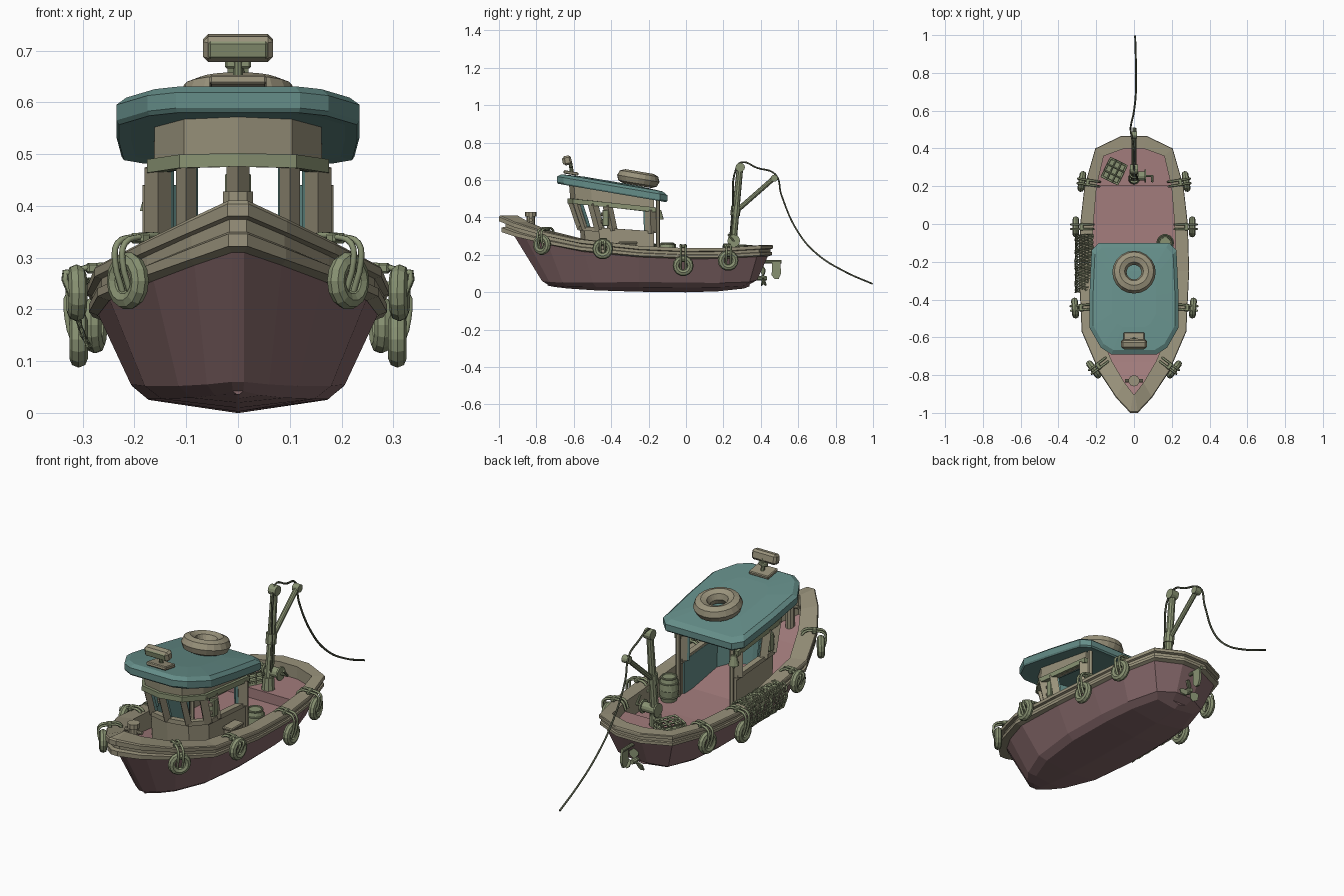
import bpy, bmesh, math, random
from mathutils import Vector

if "Cube" in bpy.data.objects:
    bpy.data.objects.remove(bpy.data.objects["Cube"])
random.seed(3)

def mat(name, c):
    m = bpy.data.materials.new(name)
    m.diffuse_color = (*c, 1)
    m.use_nodes = True
    m.node_tree.nodes["Principled BSDF"].inputs["Base Color"].default_value = m.diffuse_color
    return m
HULL, DECK = mat("hull_paint", (.23, .135, .14)), mat("deck_paint", (.36, .2, .2))
CREAM, TEAL = mat("cream", (.32, .29, .20)), mat("teal", (.13, .27, .25))
OLIVE, ROPE = mat("olive", (.25, .29, .17)), mat("rope", (.07, .08, .05))

def mesh(name, verts, faces, col):
    me = bpy.data.meshes.new(name)
    me.from_pydata([tuple(v) for v in verts], [], faces)
    bm = bmesh.new(); bm.from_mesh(me)
    bmesh.ops.recalc_face_normals(bm, faces=bm.faces)
    bm.to_mesh(me); bm.free()
    ob = bpy.data.objects.new(name, me)
    bpy.context.collection.objects.link(ob)
    me.materials.append(col)
    return ob

def done(name, col, rot=None):
    ob = bpy.context.object
    ob.name = name
    ob.data.materials.append(col)
    if rot: ob.rotation_euler = rot
    return ob

def ring(right):                       # mirrored closed loop from its +x half
    return list(right) + [(-x, y, z) for x, y, z in reversed(right)]

def loft(name, halves, col, start=False, end=False):
    m = len(halves[0]); n = 2 * m
    verts = [p for h in halves for p in ring(h)]
    faces = [(k*n+i, k*n+(i+1) % n, k*n+n+(i+1) % n, k*n+n+i)
             for k in range(len(halves)-1) for i in range(n)]
    for on, b in ((start, 0), (end, (len(halves)-1)*n)):
        if on: faces += [(b+i, b+i+1, b+n-2-i, b+n-1-i) for i in range(m-1)]
    return mesh(name, verts, faces, col)

def beam(name, p, q, r, col, r2=None, sides=10):
    p, q = Vector(p), Vector(q)
    bpy.ops.mesh.primitive_cone_add(vertices=sides, radius1=r, radius2=r if r2 is None else r2,
                                    depth=(q-p).length, location=(p+q)/2)
    return done(name, col, (q-p).to_track_quat('Z', 'Y').to_euler())

def box(name, loc, size, col, rot=(0, 0, 0), bevel=.004):
    bpy.ops.mesh.primitive_cube_add(size=1, location=loc)
    ob = done(name, col, rot)
    for v in ob.data.vertices: v.co = [a*b for a, b in zip(v.co, size)]
    if bevel:
        md = ob.modifiers.new("bevel", 'BEVEL'); md.width = bevel; md.segments = 1
    return ob

def torus(name, loc, normal, R, r, col, seg=14):
    bpy.ops.mesh.primitive_torus_add(major_radius=R, minor_radius=r, major_segments=seg,
                                     minor_segments=8, location=loc)
    return done(name, col, Vector(normal).to_track_quat('Z', 'Y').to_euler())

def rope(name, pts, r, col, res=5):
    cu = bpy.data.curves.new(name, 'CURVE')
    cu.dimensions, cu.bevel_depth, cu.bevel_resolution, cu.resolution_u = '3D', r, 1, res
    cu.use_fill_caps = True
    s = cu.splines.new('BEZIER'); s.bezier_points.add(len(pts)-1)
    for b, p in zip(s.bezier_points, pts):
        b.co = p; b.handle_left_type = b.handle_right_type = 'AUTO'
    ob = bpy.data.objects.new(name, cu)
    bpy.context.collection.objects.link(ob)
    cu.materials.append(col)

# hull stations, bow to stern
OY, OX = (-1, -.92, -.78, -.57, -.25, 0, .2, .4, .465), (.02, .095, .187, .277, .292, .285, .262, .205, .07)
IY, IX = (-.90, -.84, -.73, -.54, -.25, 0, .2, .36, .4), (.004, .05, .115, .2, .225, .215, .198, .16, .05)
HY, HX = (-.93, -.86, -.74, -.55, -.25, 0, .2, .38, .44), (.012, .085, .165, .25, .272, .262, .243, .19, .06)
SZ = (.41, .375, .33, .283, .248, .236, .238, .25, .252)
K = (.10, .09, .075, .066, .06, .058, .058, .06, .06)
CY, CX = (-.77, -.73, -.66, -.5, -.25, 0, .18, .34, .38), (.012, .06, .115, .18, .207, .205, .188, .14, .05)
CZ = (.06, .055, .052, .052, .055, .052, .05, .055, .065)
BY, BX = (-.74, -.70, -.63, -.48, -.25, 0, .17, .31, .34), (.01, .045, .09, .148, .175, .172, .155, .11, .04)
BZ = (.042, .034, .029, .027, .027, .025, .026, .034, .042)
KZ = (.036, .028, .02, .01, .003, 0, .005, .02, .032)
top = [(x, y, s-k*.9) for x, y, s, k in zip(HX, HY, SZ, K)]
chine = list(zip(CX, CY, CZ))
loft("hull", [top, chine, list(zip(BX, BY, BZ)), [(.003, y, z) for y, z in zip(BY, KZ)]], HULL, end=True)

# stepped gunwale with bulwark inside
def rail(t, f):
    return [(a+(c-a)*t, b+(d-b)*t, s+k*f) for a, b, c, d, s, k in zip(OX, OY, HX, HY, SZ, K)]
DZ = (.31, .285, .25, .2, .15, .14, .14, .14, .14)
inner = list(zip(IX, IY, SZ))
loft("gunwale", [list(zip(IX, IY, DZ)), inner, rail(.1, 0), rail(0, -.06), rail(0, -.3), rail(.5, -.36),
                 rail(.5, -.6), rail(.2, -.64), rail(.2, -.88), rail(1.05, -1)], CREAM)
# decks: main and raised aft
main = list(zip(IX, IY, DZ))
loft("main_deck", [main[:7], [(x, y, z-.01) for x, y, z in main[:7]]], DECK, True)
aft = [(x, y, .19) for x, y in zip(IX[6:], IY[6:])]
loft("aft_deck", [aft, [(x, y, .135) for x, y, z in aft]], DECK, True)

def sheer(y):
    for i in range(8):
        if y <= OY[i+1]:
            t = (y-OY[i])/(OY[i+1]-OY[i])
            return SZ[i]+(SZ[i+1]-SZ[i])*t
    return SZ[-1]

# wheelhouse walls: U-shaped plan, open at the back
U = [(.155, -.17), (.155, -.5), (.10, -.585), (0, -.61)]
U += [(-x, y) for x, y in reversed(U[:-1])]
sill = lambda y: .34-.06*(y+.6)
band = lambda y: .475-.11*(y+.6)
under = lambda y: .59-.17*(y+.69)
def upt(x, y, z, lean, s):
    return (x*s, -.38+(y+.38)*s+lean*max(0, (-.17-y)/.44), z(y))
def wall(name, col, z0, l0, z1, l1, s, thick):
    n = len(U)
    v = [upt(x, y, z0, l0, s) for x, y in U]+[upt(x, y, z1, l1, s) for x, y in U]
    ob = mesh(name, v, [(i, i+1, n+i+1, n+i) for i in range(n-1)], col)
    md = ob.modifiers.new("thick", 'SOLIDIFY'); md.thickness = thick; md.offset = 0
wall("cabin_lower_wall", CREAM, lambda y: .13, .065, sill, .05, 1, .014)
wall("cabin_lower_lining", TEAL, lambda y: .13, .065, sill, .05, .92, .008)
wall("window_sill", CREAM, lambda y: sill(y)-.01, .05, lambda y: sill(y)+.012, .05, 1.0, .03)
wall("window_head_band", OLIVE, band, 0, lambda y: band(y)+.026, 0, 1.04, .03)
wall("cabin_upper_wall", CREAM, band, 0, lambda y: under(y)+.02, -.01, 1, .014)
wall("cabin_upper_lining", TEAL, band, 0, lambda y: under(y)+.02, -.01, .92, .008)

# window pillars, cream outside and teal inside
for x, y, r in [(0, -.61, .022), (.10, -.585, .02), (.155, -.5, .026), (.155, -.42, .026), (.155, -.19, .03)]:
    for sx in ((1, -1) if x else (1,)):
        for nm, c, s, rr in (("window_pillar", CREAM, 1, r), ("pillar_lining", TEAL, .93, r*.8)):
            beam(nm, upt(x*sx, y, sill, .05, s), upt(x*sx, y, lambda q: band(q)+.01, 0, s), rr, c, sides=4)
# rear roof posts
for sx in (1, -1):
    beam("roof_post", (.15*sx, -.15, .14), (.15*sx, -.15, .52), .011, CREAM, sides=6)

# roof
R = [(.12, -.69), (.175, -.655), (.235, -.55), (.235, -.36), (.225, -.14), (.185, -.10)]
def roof(s, dz):
    return [(x*s, -.4+(y+.4)*s, .635-.17*(-.4+(y+.4)*s+.69)+dz) for x, y in R]
loft("roof", [roof(.88, -.052), roof(.98, -.054), roof(1, -.046), roof(1, -.016), roof(.92, 0), roof(.5, .008)],
     TEAL, True, True)
torus("roof_life_ring", (0, -.255, .608), (0, .17, 1), .077, .038, CREAM, 20)

# searchlight
box("light_base", (0, -.615, .638), (.11, .08, .018), CREAM, (-.17, 0, 0))
beam("light_stand", (0, -.61, .64), (0, -.62, .70), .01, OLIVE)
box("light_yoke", (0, -.615, .675), (.05, .015, .02), OLIVE)
box("light_head", (0, -.635, .705), (.135, .045, .05), CREAM, (.2, 0, 0), .01)
box("light_lens", (0, -.657, .701), (.115, .008, .034), OLIVE, (.2, 0, 0))

# side lamps and bell
for sx in (1, -1):
    box("side_lamp", (.165*sx, -.43, .397), (.028, .035, .088), OLIVE)
    for z in (.377, .417):
        beam("lamp_bulb", (.165*sx, -.44, z), (.165*sx, -.455, z), .01, CREAM)
beam("bell", (-.165, -.145, .39), (-.165, -.145, .44), .026, OLIVE, .012)
beam("bell_hanger", (-.165, -.145, .43), (-.165, -.145, .50), .005, OLIVE)
beam("bell_clapper", (-.165, -.145, .375), (-.165, -.145, .40), .006, OLIVE)

# bow bollard
beam("bollard", (0, -.83, .25), (0, -.83, .41), .023, CREAM)
beam("bollard_cap", (0, -.83, .405), (0, -.83, .428), .03, CREAM)
beam("bollard_bar", (-.047, -.83, .385), (.047, -.83, .385), .009, CREAM)

# tyre fenders with lashings over the rail
for x, y, z, nx, ny in [(.213, -.77, .255, .8, -.6), (.312, -.445, .232, 1, -.08),
                        (.308, -.015, .142, 1, 0), (.276, .225, .17, 1, .15)]:
    for sx in (1, -1):
        torus("tyre_fender", (x*sx, y, z), (nx*sx, ny, 0), .038, .018, OLIVE)
        s = sheer(y)
        for o in (-.012, .012):
            P = lambda d, h: ((x+nx*d-ny*o)*sx, y+ny*d+nx*o, h)
            rope("fender_lashing", [P(.004, z-.02), P(.022, z+.04), P(.016, s), P(-.02, s+.012),
                                    P(-.075, s+.01), P(-.095, s-.03)], .006, OLIVE, 3)
        box("lashing_knot", ((x-nx*.03)*sx, y-ny*.03, s+.01), (.022, .04, .02), OLIVE, (0, 0, math.atan2(ny*sx, nx)))

# fishing net draped over the port rail
prof = [(-.215, .24), (-.25, .256), (-.285, .256), (-.305, .245), (-.31, .215), (-.308, .185), (-.30, .155), (-.285, .125)]
N = 22
v = [(x+random.uniform(-.005, .003), -.365+.31*i/N+random.uniform(-.003, .003), z+random.uniform(-.003, .003))
     for i in range(N+1) for x, z in prof]
net = mesh("fishing_net", v, [(i*8+j, i*8+j+1, i*8+j+9, i*8+j+8) for i in range(N) for j in range(7)], OLIVE)
bm = bmesh.new(); bm.from_mesh(net.data)
old = [e for e in bm.edges if not e.is_boundary]
bmesh.ops.poke(bm, faces=bm.faces[:])
bmesh.ops.dissolve_edges(bm, edges=old)
bm.to_mesh(net.data); bm.free()
net.modifiers.new("cords", 'WIREFRAME').thickness = .006

# barrel, storage box, crate
loft_r = [(.036, .14), (.043, .17), (.046, .2), (.043, .23), (.036, .26)]
for (a, z0), (b, z1) in zip(loft_r, loft_r[1:]):
    beam("barrel_staves", (.165, -.10, z0), (.165, -.10, z1), a, OLIVE, b, 14)
for z in (.165, .2, .235):
    torus("barrel_hoop", (.165, -.10, z), (0, 0, 1), .043, .004, OLIVE)
torus("barrel_rim", (.165, -.10, .26), (0, 0, 1), .034, .005, OLIVE)
box("storage_box", (.19, -.31, .2), (.045, .09, .12), CREAM)
box("storage_box_lid", (.19, -.31, .264), (.055, .1, .014), CREAM)
bpy.ops.mesh.primitive_cube_add(size=1, location=(-.105, .28, .222), rotation=(0, 0, -.45))
crate = done("crate", OLIVE)
for p in crate.data.vertices: p.co = (p.co.x*.095, p.co.y*.11, p.co.z*.055)
bm = bmesh.new(); bm.from_mesh(crate.data)
bmesh.ops.subdivide_edges(bm, edges=bm.edges[:], cuts=2, use_grid_fill=True)
bm.to_mesh(crate.data); bm.free()
crate.modifiers.new("slats", 'WIREFRAME').thickness = .011
box("crate_floor", (-.105, .28, .2), (.09, .105, .008), OLIVE, (0, 0, -.45))

# hoist mast, boom and winch
beam("mast_foot", (0, .24, .185), (0, .243, .25), .032, OLIVE, .027)
beam("mast", (0, .243, .2), (0, .29, .68), .022, OLIVE, .017)
beam("boom", (0, .265, .43), (0, .47, .61), .013, OLIVE)
beam("mast_collar", (0, .262, .41), (0, .268, .46), .026, OLIVE)
beam("mast_pulley", (-.02, .29, .668), (.02, .29, .668), .025, OLIVE, sides=12)
beam("boom_pulley", (-.017, .472, .61), (.017, .472, .61), .019, OLIVE, sides=12)
beam("winch_drum", (-.025, .255, .275), (.06, .255, .275), .024, OLIVE, sides=12)
for x in (-.025, .055):
    beam("winch_flange", (x, .255, .275), (x+.008, .255, .275), .034, OLIVE, sides=12)
beam("winch_axle", (.05, .255, .275), (.1, .255, .275), .006, OLIVE)
beam("winch_handle", (.097, .255, .275), (.097, .225, .31), .006, OLIVE)
rope("hoist_line", [(.02, .235, .28), (.015, .25, .45), (.008, .268, .66), (0, .295, .694), (0, .38, .665),
                    (-.015, .478, .63), (-.018, .51, .52), (0, .6, .32), (.01, .7, .205), (.01, .85, .11),
                    (.006, .997, .045)], .005, ROPE, 6)

# propeller and rudder
beam("propeller_shaft", (0, .34, .075), (0, .43, .075), .011, OLIVE)
beam("propeller_hub", (0, .405, .075), (0, .432, .075), .017, OLIVE, .01)
for i in range(3):
    a = i*2*math.pi/3
    d = Vector((math.sin(a), 0, math.cos(a))); t = Vector((d.z, 0, -d.x)); c = Vector((0, .415, .075))
    leaf = [(.01, 0), (.03, .018), (.048, .02), (.064, 0), (.048, -.02), (.03, -.018)]
    ob = mesh("propeller_blade", [c+d*u+t*w+Vector((0, w*.5, 0)) for u, w in leaf], [tuple(range(6))], OLIVE)
    ob.modifiers.new("thick", 'SOLIDIFY').thickness = .006
beam("rudder_arm", (0, .40, .163), (0, .51, .163), .009, OLIVE)
ob = mesh("rudder_blade", [(0, y, z) for y, z in [(.46, .16), (.505, .16), (.508, .1), (.495, .07), (.475, .07), (.458, .09)]],
          [tuple(range(6))], OLIVE)
ob.modifiers.new("thick", 'SOLIDIFY').thickness = .012
